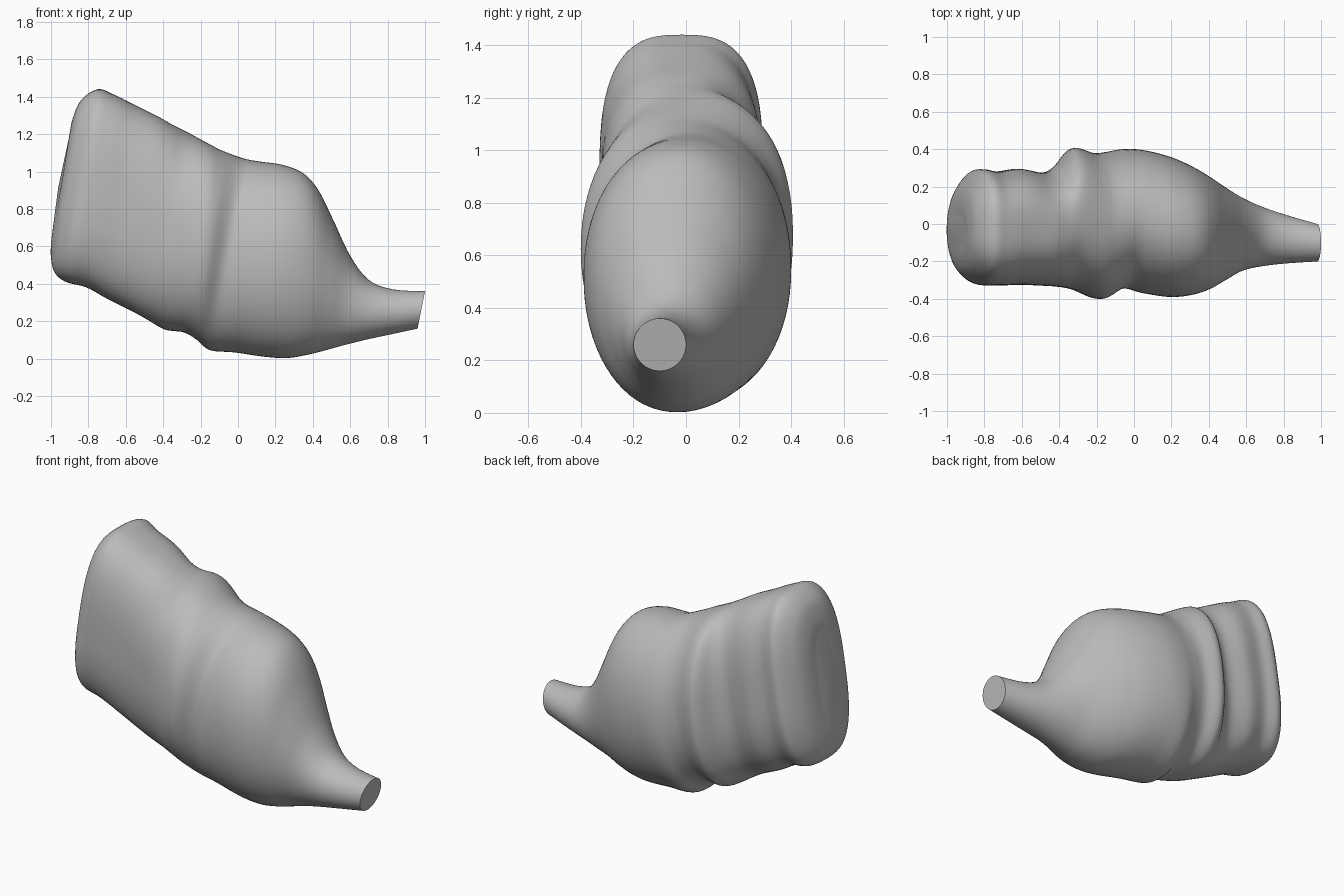
import bpy, bmesh, math
from mathutils import Vector

cube = bpy.data.objects.get("Cube")
if cube:
    bpy.data.objects.remove(cube, do_unlink=True)

grey = bpy.data.materials.new("soft_grey")
grey.use_nodes = True
colour = (0.5, 0.5, 0.5, 1)
grey.diffuse_color = colour
grey.node_tree.nodes["Principled BSDF"].inputs["Base Color"].default_value = colour

SIDES, STEPS = 72, 6

# Slanted rings: top x, top z, bottom x, bottom z, front y, back y, squareness
RINGS = [
    (-.90, 1.20, -1.0, .62, -.11, .04, 2.4),
    (-.885, 1.28, -1.0, .54, -.19, .13, 2.6),
    (-.84, 1.38, -.98, .46, -.26, .21, 2.8),
    (-.75, 1.44, -.92, .41, -.32, .29, 2.9),
    (-.66, 1.41, -.81, .38, -.33, .28, 2.8),
    (-.54, 1.35, -.70, .32, -.325, .295, 2.7),
    (-.42, 1.29, -.56, .25, -.33, .275, 2.5),
    (-.35, 1.25, -.48, .205, -.335, .31, 2.4),
    (-.27, 1.21, -.39, .155, -.35, .405, 2.3),
    (-.15, 1.145, -.29, .14, -.395, .38, 2.2),
    (-.08, 1.11, -.22, .10, -.395, .385, 2.1),
    (.03, 1.07, -.15, .045, -.345, .40, 2.1),
    (.12, 1.053, -.02, .033, -.37, .395, 2.1),
    (.24, 1.035, .14, .01, -.39, .36, 2.1),
    (.35, .99, .26, .003, -.38, .31, 2.1),
    (.43, .90, .37, .02, -.35, .255, 2.1),
    (.51, .74, .47, .045, -.30, .195, 2),
    (.60, .55, .56, .07, -.25, .14, 2),
    (.70, .42, .68, .10, -.225, .09, 2),
    (.83, .37, .82, .13, -.21, .045, 2),
    (1.0, .36, .96, .16, -.20, .0, 2),
]


def smooth_between(a, b, c, d, t):
    """Catmull-Rom blend from b to c."""
    return .5 * (2*b + (c-a)*t + (2*a - 5*b + 4*c - d)*t*t + (3*b - a - 3*c + d)*t**3)


def signed_power(v, p):
    return math.copysign(abs(v) ** p, v)


def ring_points(ring):
    tx, tz, bx, bz, front, back, square = ring
    top, bottom = Vector((tx, 0, tz)), Vector((bx, 0, bz))
    centre = (top + bottom) / 2 + Vector((0, (front + back) / 2, 0))
    up, half = (top - bottom) / 2, (back - front) / 2
    for i in range(SIDES):
        a = math.tau * i / SIDES
        yield (centre + up * signed_power(math.sin(a), 2 / square)
               + Vector((0, half * signed_power(math.cos(a), 2 / square), 0)))


# Blend the rings into a smooth run
last = len(RINGS) - 1
run = []
for i in range(last):
    four = [RINGS[min(max(i + k, 0), last)] for k in (-1, 0, 1, 2)]
    for s in range(STEPS):
        run.append([smooth_between(*v, s / STEPS) for v in zip(*four)])
run.append(RINGS[last])

# Skin the rings and close both ends
bm = bmesh.new()
loops = [[bm.verts.new(p) for p in ring_points(r)] for r in run]
for a, b in zip(loops, loops[1:]):
    for i in range(SIDES):
        j = (i + 1) % SIDES
        bm.faces.new((a[i], a[j], b[j], b[i]))
bm.faces.new(loops[-1])

# Shallow domed left end
centre = sum((v.co for v in loops[0]), Vector()) / SIDES
pole = bm.verts.new(centre + Vector((-.012, 0, 0)))
for i in range(SIDES):
    bm.faces.new((pole, loops[0][(i + 1) % SIDES], loops[0][i]))
bmesh.ops.recalc_face_normals(bm, faces=bm.faces)

mesh = bpy.data.meshes.new("tapered_pouch")
bm.to_mesh(mesh)
bm.free()
mesh.materials.append(grey)
pouch = bpy.data.objects.new("tapered_pouch", mesh)
bpy.context.collection.objects.link(pouch)

# Smooth shading, with a crisp rim around the flat spout end
bpy.ops.object.select_all(action="DESELECT")
pouch.select_set(True)
bpy.context.view_layer.objects.active = pouch
bpy.ops.object.shade_smooth_by_angle(angle=math.radians(45))
